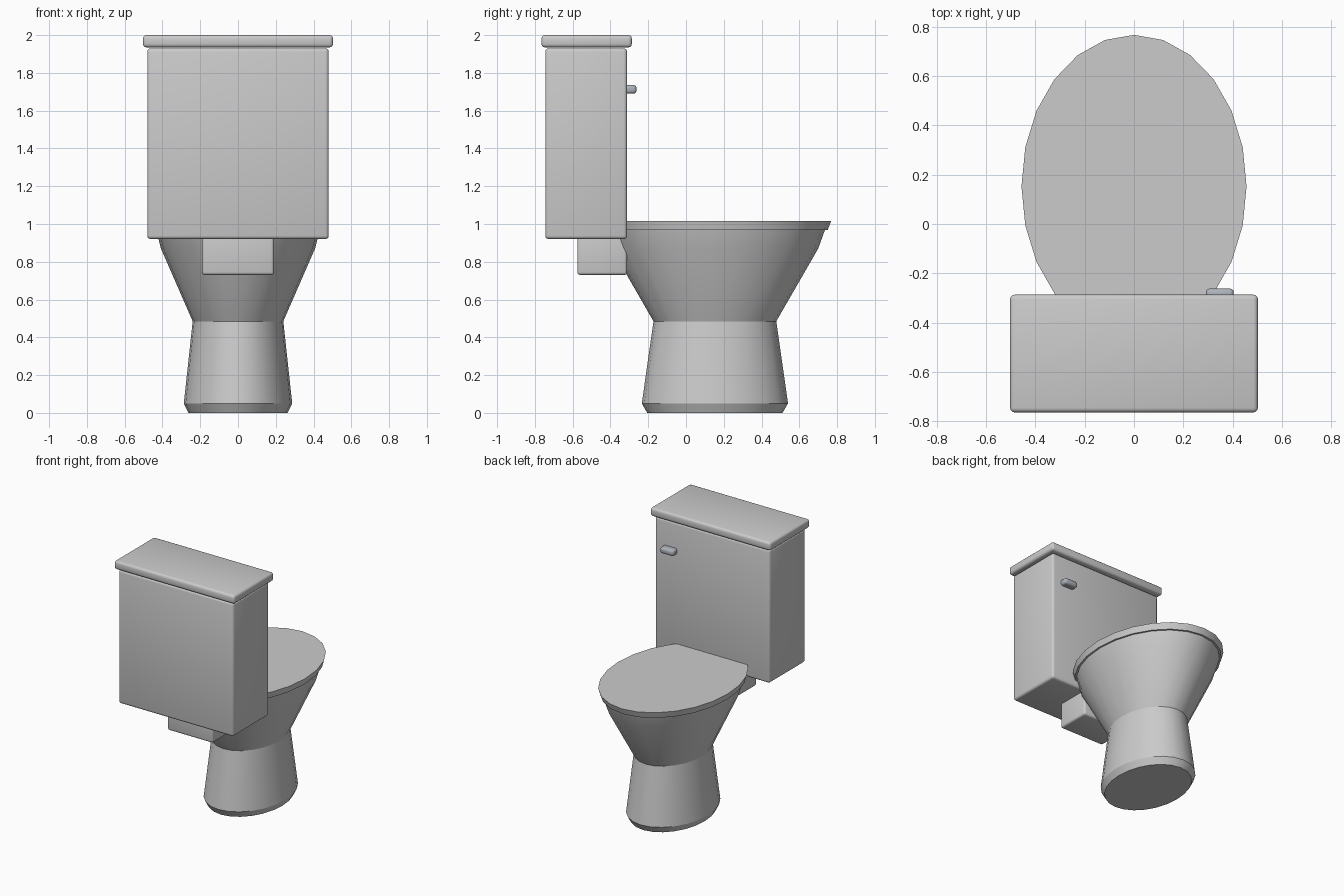
import bpy, bmesh, math

if "Cube" in bpy.data.objects:
    bpy.data.objects.remove(bpy.data.objects["Cube"])

CY = 0.153   # centre of bowl and pedestal
SIDES = 24


def finish(name, bm, angle=30):
    bmesh.ops.recalc_face_normals(bm, faces=bm.faces)
    me = bpy.data.meshes.new(name)
    bm.to_mesh(me)
    bm.free()
    ob = bpy.data.objects.new(name, me)
    bpy.context.collection.objects.link(ob)
    bpy.ops.object.select_all(action='DESELECT')
    ob.select_set(True)
    bpy.context.view_layer.objects.active = ob
    bpy.ops.object.shade_smooth_by_angle(angle=math.radians(angle))
    return ob


def box(name, lo, hi, bevel, segments=3):
    bm = bmesh.new()
    bmesh.ops.create_cube(bm, size=1)
    for v in bm.verts:
        v.co = [(a + b) / 2 + c * (b - a) for a, b, c in zip(lo, hi, v.co)]
    bmesh.ops.bevel(bm, geom=bm.edges[:], offset=bevel, segments=segments,
                    profile=0.5, affect='EDGES')
    return finish(name, bm)


def oval_loft(name, sections, angle=30):
    """Stack of ovals given as (z, x radius, y radius), capped at both ends."""
    bm = bmesh.new()
    rings = []
    for z, rx, ry in sections:
        rings.append([bm.verts.new((rx * math.cos(t), CY + ry * math.sin(t), z))
                      for t in (2 * math.pi * i / SIDES for i in range(SIDES))])
    for a, b in zip(rings, rings[1:]):
        for i in range(SIDES):
            j = (i + 1) % SIDES
            bm.faces.new((a[i], a[j], b[j], b[i]))
    bm.faces.new(rings[0][::-1])
    bm.faces.new(rings[-1])
    return finish(name, bm, angle)


# pedestal with chamfered foot
oval_loft("pedestal", [(0, 0.263, 0.358), (0.05, 0.287, 0.387), (0.485, 0.24, 0.325)])

# flaring bowl
oval_loft("bowl", [(0.485, 0.24, 0.325), (0.87, 0.408, 0.547), (0.97, 0.434, 0.583)])

# closed seat lid
oval_loft("seat_lid", [(0.968, 0.447, 0.597), (1.015, 0.457, 0.615)])

# cistern, its lid and the connecting block
box("tank", (-0.48, -0.745, 0.92), (0.48, -0.312, 1.93), 0.018)
box("tank_lid", (-0.503, -0.765, 1.935), (0.503, -0.287, 2.0), 0.018)
box("tank_neck", (-0.19, -0.575, 0.73), (0.19, -0.312, 0.98), 0.015)

# flush lever
lever = box("flush_lever", (0.292, -0.33, 1.69), (0.405, -0.262, 1.736), 0.016)
steel = bpy.data.materials.new("steel")
steel.diffuse_color = (0.42, 0.45, 0.5, 1)
steel.use_nodes = True
steel.node_tree.nodes["Principled BSDF"].inputs["Base Color"].default_value = steel.diffuse_color
lever.data.materials.append(steel)
